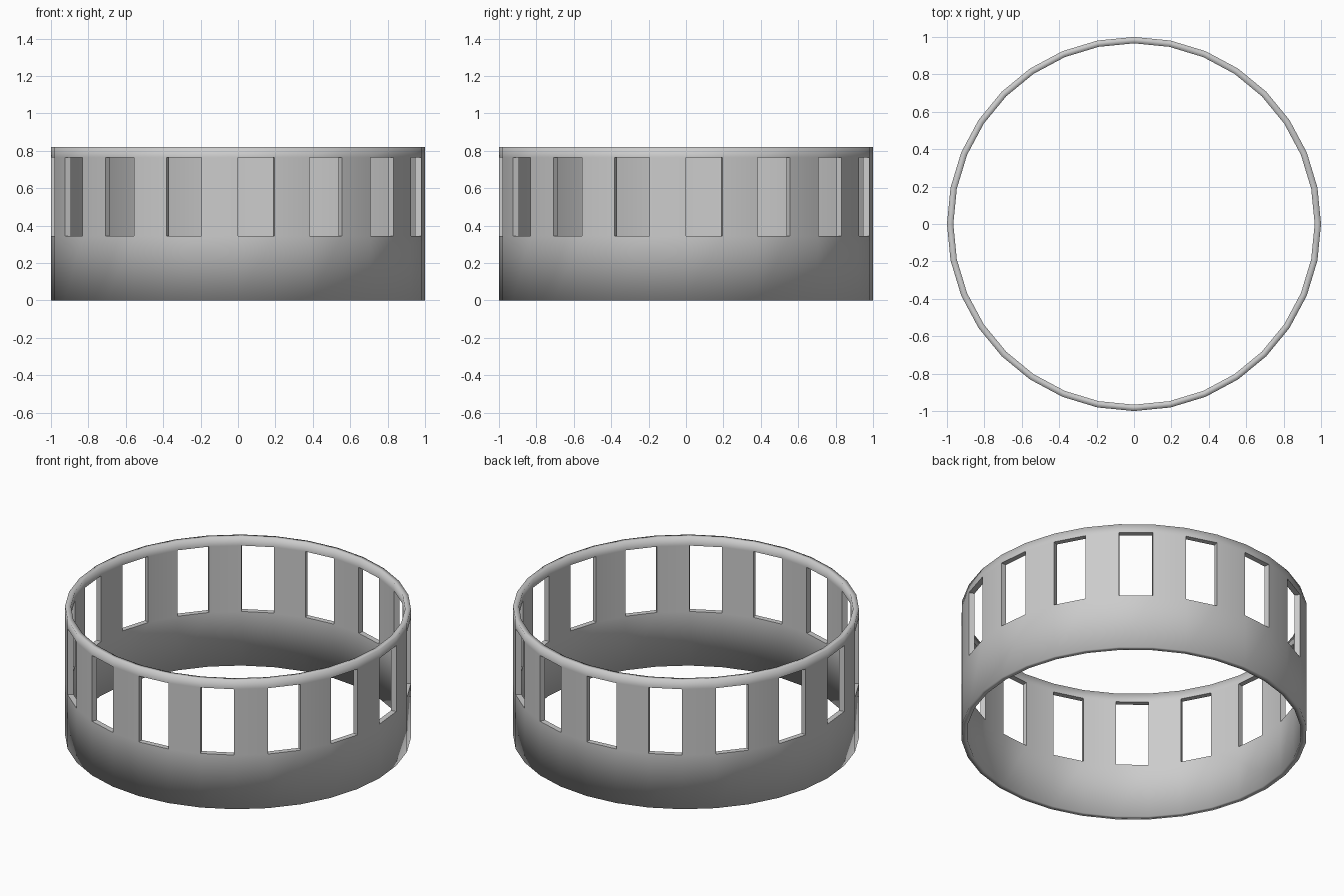
import bpy, bmesh, math

if "Cube" in bpy.data.objects:
    bpy.data.objects.remove(bpy.data.objects["Cube"])

SIDES = 32
OUTER, INNER = 1.0, 0.966
LEVELS = [0.0, 0.345, 0.765, 0.82]

# Closed wall cross-section: up the outside, down the inside
profile = [(OUTER, z) for z in LEVELS] + [(INNER, z) for z in reversed(LEVELS)]
N = len(profile)

bm = bmesh.new()
rings = []
for i in range(SIDES):
    a = math.tau * i / SIDES
    rings.append([bm.verts.new((r * math.cos(a), r * math.sin(a), z)) for r, z in profile])

reveals = []
for i in range(SIDES):
    a, b = rings[i], rings[(i + 1) % SIDES]
    window = i % 2 == 0
    for k in range(N):
        # Every other side leaves its middle band open
        if window and k in (1, 5):
            continue
        m = (k + 1) % N
        bm.faces.new((a[k], b[k], b[m], a[m]))
    if window:
        # Sill, head and two jambs of the window opening
        for quad in ((a[1], b[1], b[6], a[6]), (a[2], a[5], b[5], b[2]),
                     (a[1], a[6], a[5], a[2]), (b[1], b[2], b[5], b[6])):
            reveals.append(bm.faces.new(quad))

bmesh.ops.recalc_face_normals(bm, faces=bm.faces)

# Smooth wall and rim, crisp window edges
for f in bm.faces:
    f.smooth = True
for f in reveals:
    for e in f.edges:
        e.smooth = False

mesh = bpy.data.meshes.new("windowed_ring")
bm.to_mesh(mesh)
bm.free()
ring = bpy.data.objects.new("windowed_ring", mesh)
bpy.context.collection.objects.link(ring)
